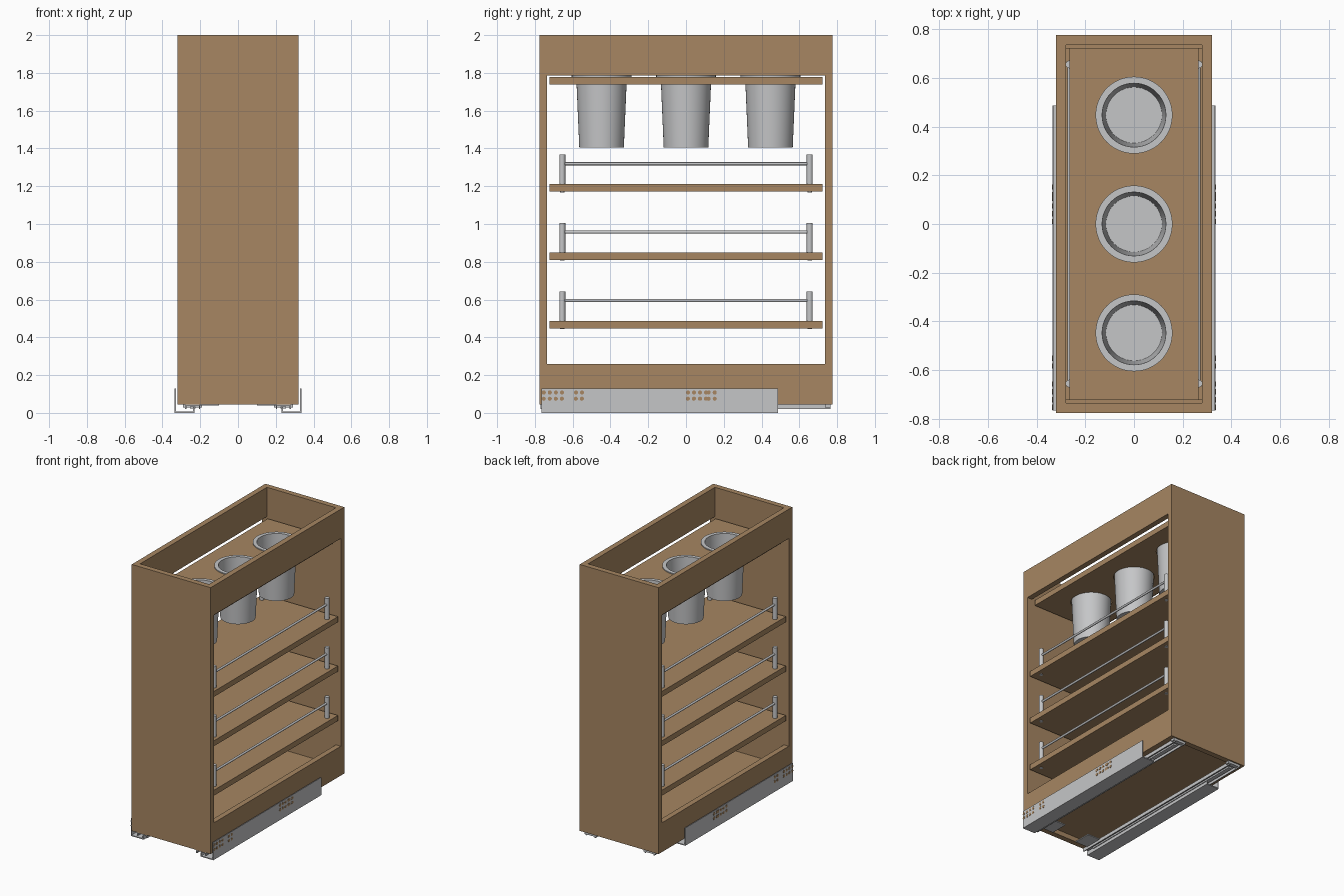
import bpy, bmesh, math
from mathutils import Matrix, Vector

old = bpy.data.objects.get("Cube")
if old:
    bpy.data.objects.remove(old, do_unlink=True)


def material(name, rgb):
    m = bpy.data.materials.new(name)
    m.use_nodes = True
    m.diffuse_color = (*rgb, 1)
    m.node_tree.nodes["Principled BSDF"].inputs["Base Color"].default_value = (*rgb, 1)
    return m


WOOD = material("maple_brown", (0.385, 0.24, 0.122))
STEEL = material("light_steel", (0.56, 0.565, 0.575))


def finish(name, bm, mat, smooth=False):
    bmesh.ops.recalc_face_normals(bm, faces=bm.faces)
    me = bpy.data.meshes.new(name)
    bm.to_mesh(me)
    bm.free()
    me.materials.append(mat)
    ob = bpy.data.objects.new(name, me)
    bpy.context.collection.objects.link(ob)
    if smooth:
        activate(ob)
        bpy.ops.object.shade_smooth_by_angle(angle=math.radians(35))
    return ob


def activate(ob):
    bpy.ops.object.select_all(action='DESELECT')
    ob.select_set(True)
    bpy.context.view_layer.objects.active = ob


def box(name, x, y, z, mat=WOOD):
    """Box from (low, high) pairs on each axis."""
    bm = bmesh.new()
    bmesh.ops.create_cube(bm, size=1)
    lo, hi = (Vector(v) for v in zip(x, y, z))
    bmesh.ops.scale(bm, vec=hi - lo, verts=bm.verts)
    bmesh.ops.translate(bm, vec=(lo + hi) / 2, verts=bm.verts)
    return finish(name, bm, mat)


def rod(name, a, b, r, mat=STEEL, segs=20):
    """Round bar between two points."""
    a, b = Vector(a), Vector(b)
    d = b - a
    bm = bmesh.new()
    turn = d.to_track_quat('Z', 'Y').to_matrix().to_4x4()
    bmesh.ops.create_cone(bm, cap_ends=True, segments=segs, radius1=r, radius2=r,
                          depth=d.length, matrix=Matrix.Translation((a + b) / 2) @ turn)
    return finish(name, bm, mat, True)


def extrude_y(name, profile, y0, y1, side):
    """Closed x-z profile swept along y, mirrored by side."""
    bm = bmesh.new()
    face = bm.faces.new([bm.verts.new((side * x, y0, z)) for x, z in profile])
    new = bmesh.ops.extrude_face_region(bm, geom=[face])["geom"]
    bmesh.ops.translate(bm, vec=(0, y1 - y0, 0),
                        verts=[v for v in new if isinstance(v, bmesh.types.BMVert)])
    return finish(name, bm, STEEL)


def lathe(name, profile, y):
    """Closed r-z profile spun about a vertical axis."""
    bm = bmesh.new()
    vs = [bm.verts.new((r, 0, z)) for r, z in profile]
    es = [bm.edges.new(p) for p in zip(vs, vs[1:])]
    bmesh.ops.spin(bm, geom=vs + es, cent=(0, 0, 0), axis=(0, 0, 1),
                   angle=math.tau, steps=48, use_merge=True)
    bmesh.ops.remove_doubles(bm, verts=bm.verts, dist=0.0005)
    bmesh.ops.translate(bm, vec=(0, y, 0), verts=bm.verts)
    return finish(name, bm, STEEL, True)


# Cabinet body
W, D, T = 0.32, 0.775, 0.04
IN = D - T
box("front_panel", (-W, W), (-D, -IN), (0.045, 2))
box("back_panel", (-W, W), (IN, D), (0.045, 2))
box("bottom_panel", (T - W, W - T), (-IN, IN), (0.08, 0.11))
for side, label in ((1, "right"), (-1, "left")):
    xs = sorted((side * W, side * (W - T)))
    box(label + "_lower_side", xs, (-IN, IN), (0.045, 0.26))
    box(label + "_upper_side", xs, (-IN, IN), (1.785, 2))

# Shelves with guard rails on both long edges
for z in (0.447, 0.81, 1.172):
    top = z + T
    box("shelf", (-0.305, 0.305), (-0.723, 0.723), (z, top))
    for x in (-0.265, 0.265):
        for y in (-0.655, 0.655):
            rod("rail_post", (x, y, top), (x, y, top + 0.155), 0.016)
            rod("post_screw", (x, y, z - 0.004), (x, y, z + 0.005), 0.012)
        rod("guard_rail", (x, -0.655, top + 0.107), (x, 0.655, top + 0.107), 0.008)

# Top shelf bored for the cups
cup_shelf = box("cup_shelf", (-0.265, 0.265), (-0.723, 0.723), (1.738, 1.778))
CUPS = (-0.447, 0, 0.447)
for y in CUPS:
    cutter = rod("cup_hole_cutter", (0, y, 1.6), (0, y, 1.9), 0.138, WOOD, 48)
    cutter.hide_render = True
    mod = cup_shelf.modifiers.new("hole", 'BOOLEAN')
    mod.operation, mod.solver, mod.object = 'DIFFERENCE', 'EXACT', cutter
    activate(cup_shelf)
    bpy.ops.object.modifier_apply(modifier=mod.name)
    bpy.data.objects.remove(cutter, do_unlink=True)

# Tapered cups with a flat flange
for y in CUPS:
    lathe("cup", [(0, 1.405), (0.118, 1.405), (0.134, 1.778), (0.158, 1.778), (0.158, 1.785),
                  (0.131, 1.785), (0.115, 1.411), (0, 1.411)], y)

# Drawer slides: outer channel, inner runner, hooks and locking tab
CHANNEL = [(0.335, 0), (0.335, 0.13), (0.329, 0.13), (0.329, 0.007), (0.238, 0.007),
           (0.238, 0.03), (0.231, 0.03), (0.231, 0)]
RUNNER = [(0.28, 0.02), (0.28, 0.045), (0.2, 0.045), (0.2, 0.02), (0.207, 0.02),
          (0.207, 0.038), (0.273, 0.038), (0.273, 0.02)]
for side in (1, -1):
    extrude_y("slide_channel", CHANNEL, -0.765, 0.487, side)
    extrude_y("slide_runner", RUNNER, -0.77, 0.765, side)
    mid = sorted((side * 0.225, side * 0.255))
    box("slide_middle_bar", mid, (-0.7, 0.72), (0.022, 0.033), STEEL)
    box("runner_hook", sorted((side * 0.19, side * 0.29)), (0.735, 0.765), (0.028, 0.046), STEEL)
    box("locking_tab", sorted((side * 0.1, side * 0.2)), (-0.73, -0.6), (0.038, 0.046), STEEL)
    # Screw holes in the channel wall
    for start, count in ((-0.753, 4), (-0.583, 2), (0.01, 4), (0.12, 2)):
        for i in range(count):
            for z in (0.075, 0.108):
                y = start + i * 0.032
                rod("screw_hole", (side * 0.333, y, z), (side * 0.3365, y, z), 0.011, WOOD, 12)
